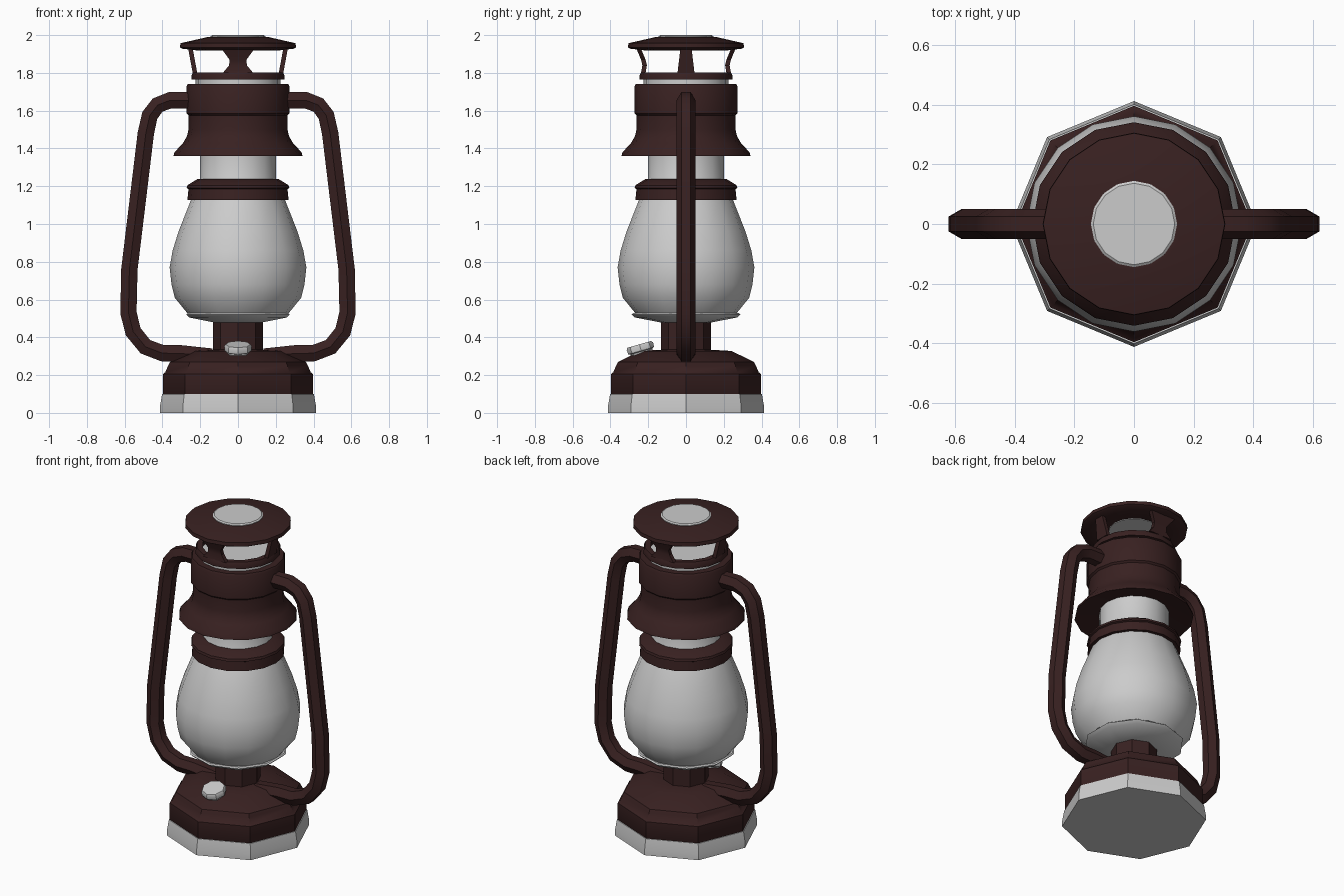
import bpy, bmesh
from math import sin, cos, pi, radians
from mathutils import Vector, Matrix

if "Cube" in bpy.data.objects:
    bpy.data.objects.remove(bpy.data.objects["Cube"])

dark = bpy.data.materials.new("dark_metal")
dark.diffuse_color = (0.04, 0.015, 0.015, 1)
dark.use_nodes = True
dark.node_tree.nodes["Principled BSDF"].inputs["Base Color"].default_value = dark.diffuse_color


def finish(name, bm, mat=None):
    bmesh.ops.recalc_face_normals(bm, faces=bm.faces)
    me = bpy.data.meshes.new(name)
    bm.to_mesh(me)
    bm.free()
    ob = bpy.data.objects.new(name, me)
    bpy.context.collection.objects.link(ob)
    if mat:
        me.materials.append(mat)
    bpy.ops.object.select_all(action='DESELECT')
    ob.select_set(True)
    bpy.context.view_layer.objects.active = ob
    bpy.ops.object.shade_smooth_by_angle(angle=radians(35))
    return ob


def skin(bm, rings, cap=True, loop=False):
    """Bridge rings of points with quads."""
    vs = [[bm.verts.new(p) for p in r] for r in rings]
    n = len(vs[0])
    pairs = list(zip(vs, vs[1:])) + ([(vs[-1], vs[0])] if loop else [])
    for a, b in pairs:
        for i in range(n):
            j = (i + 1) % n
            bm.faces.new((a[i], a[j], b[j], b[i]))
    if cap and not loop:
        bm.faces.new(vs[0])
        bm.faces.new(vs[-1])


def lathe(name, profile, n=16, mat=None, loop=False, cap=True, start=pi / 2):
    bm = bmesh.new()
    rings = [[(r * cos(start + 2 * pi * i / n), r * sin(start + 2 * pi * i / n), z)
              for i in range(n)] for r, z in profile]
    skin(bm, rings, cap, loop)
    return finish(name, bm, mat)


# Octagonal fuel tank and foot band
lathe("foot_band", [(.413, 0), (.413, .035), (.402, .10), (.37, .10)], 8)
lathe("fuel_tank", [(.39, .09), (.397, .10), (.397, .205), (.385, .215), (.37, .25),
                    (.36, .27), (.24, .328), (.12, .335)], 8, dark)

# Burner neck and plate
lathe("burner_neck", [(.132, .32), (.132, .50)], 8, dark)
lathe("burner_plate", [(.13, .478), (.27, .505), (.288, .522), (.28, .528), (.2, .52)], 10)

# Glass globe and its upper neck
lathe("glass_globe", [(.2, .525), (.27, .53), (.335, .61), (.352, .68), (.362, .77), (.346, .86),
                      (.315, .96), (.25, 1.125), (.20, 1.2), (.20, 1.40)])

# Collar around the globe
lathe("globe_collar", [(.235, 1.128), (.268, 1.128), (.262, 1.185), (.272, 1.19),
                       (.268, 1.205), (.215, 1.238), (.195, 1.238)], 16, dark, loop=True)

# Hood with flared skirt
lathe("hood", [(.2, 1.39), (.32, 1.362), (.342, 1.36), (.336, 1.38), (.29, 1.43), (.27, 1.465),
               (.262, 1.50), (.262, 1.575), (.272, 1.585), (.272, 1.73), (.265, 1.742),
               (.2, 1.742)], 16, dark)

# Chimney with vent ring
lathe("chimney", [(.225, 1.73), (.225, 1.775)])
lathe("vent_ring", [(.205, 1.765), (.246, 1.765), (.246, 1.785), (.238, 1.803),
                    (.205, 1.803)], 16, dark, loop=True)

# Cap and its round insert
lathe("cap", [(.14, 1.935), (.21, 1.918), (.295, 1.928), (.307, 1.935), (.305, 1.957),
              (.16, 1.99), (.14, 1.99)], 16, dark, loop=True)
lathe("cap_insert", [(.145, 1.93), (.145, 1.994), (.137, 2.0)])

# Four vent struts: waisted at front and back, plain at the sides
wide = [(.08, 1.80, .232), (.047, 1.84, .225), (.045, 1.87, .232), (.085, 1.925, .255)]
plain = [(.045, 1.80, .234), (.03, 1.925, .257)]
for k, (label, shape) in enumerate([("right", plain), ("back", wide),
                                    ("left", plain), ("front", wide)]):
    bm = bmesh.new()
    rings = [[(r - .018, -w, z), (r + .006, -w, z), (r + .006, w, z), (r - .018, w, z)]
             for w, z, r in shape]
    skin(bm, rings)
    bm.transform(Matrix.Rotation(k * pi / 2, 4, 'Z'))
    finish("vent_strut_" + label, bm, dark)

# Hexagonal side tubes swept along a path, mirrored left and right
path = [Vector((x, 0, z)) for x, z in [
    (.23, 1.655), (.36, 1.655), (.425, 1.63), (.467, 1.575), (.488, 1.48), (.575, .76),
    (.58, .53), (.555, .43), (.49, .35), (.40, .316), (.30, .315), (.14, .298)]]
for side, label in [(1, "right"), (-1, "left")]:
    bm = bmesh.new()
    rings = []
    for i, p in enumerate(path):
        a = (p - path[max(i - 1, 0)]).normalized()
        b = (path[min(i + 1, len(path) - 1)] - p).normalized()
        t = (a + b).normalized()
        nrm = Vector((t.z, 0, -t.x))
        ring = [p + nrm * (.05 * sin(k * pi / 3)) + Vector((0, .05 * cos(k * pi / 3), 0))
                for k in range(6)]
        rings.append([(side * q.x, q.y, q.z) for q in ring])
    skin(bm, rings)
    finish("side_tube_" + label, bm, dark)

# Tilted filler cap on the tank
filler = lathe("filler_cap", [(.058, -.09), (.06, -.04), (.071, -.035), (.073, -.012),
                              (.066, 0)], 8)
filler.location = (0, -.247, .363)
filler.rotation_euler = (radians(16), 0, 0)
